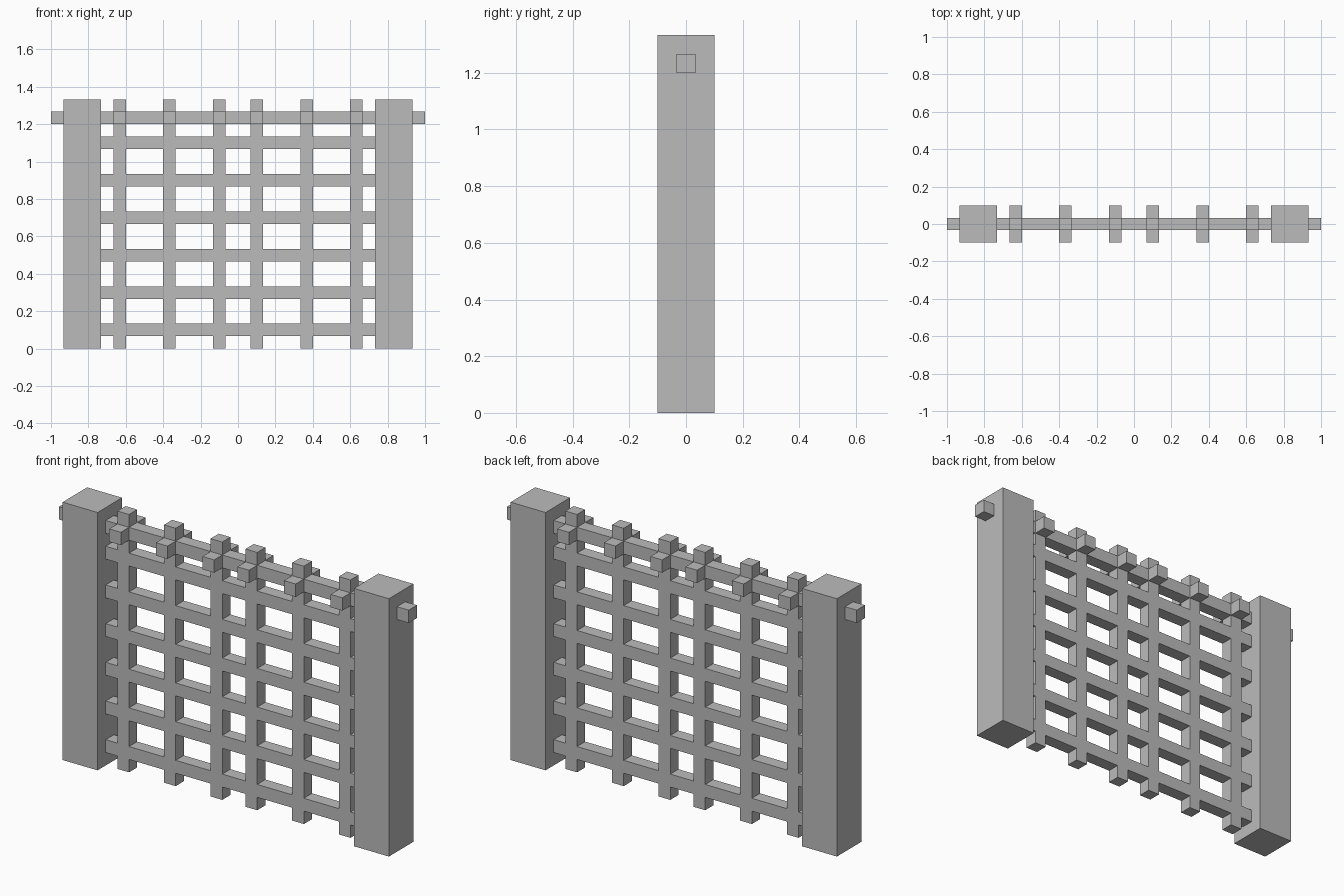
import bpy
import bmesh
from mathutils import Matrix

cube = bpy.data.objects.get("Cube")
if cube:
    bpy.data.objects.remove(cube, do_unlink=True)

U = 1 / 15            # thickness of every bar
HALF = U / 2
HEIGHT = 20 * U
INNER = 11 * U        # inner face of the posts
OUTER = 14 * U
AXLE_Z = 18 * U       # underside of the top bar

grey = bpy.data.materials.new("plain_grey")
grey.use_nodes = True
colour = (0.5, 0.5, 0.5, 1)
grey.diffuse_color = colour
grey.node_tree.nodes["Principled BSDF"].inputs["Base Color"].default_value = colour


def add_object(name, bm):
    bmesh.ops.recalc_face_normals(bm, faces=bm.faces)
    mesh = bpy.data.meshes.new(name)
    bm.to_mesh(mesh)
    bm.free()
    mesh.materials.append(grey)
    obj = bpy.data.objects.new(name, mesh)
    bpy.context.scene.collection.objects.link(obj)
    return obj


def box(name, low, high):
    bm = bmesh.new()
    size = [b - a for a, b in zip(low, high)]
    centre = [(a + b) / 2 for a, b in zip(low, high)]
    place = Matrix.Translation(centre) @ Matrix.Diagonal((*size, 1))
    bmesh.ops.create_cube(bm, size=1, matrix=place)
    return add_object(name, bm)


# Bar positions, as lower edges
uprights = [i * U for i in (-10, -6, -2, 1, 5, 9)]
rails = [i * U for i in (1, 4, 7, 10, 13, 16)] + [AXLE_Z]

# Lattice: fill the grid cells covered by a bar, then extrude to thickness
xs = [-INNER] + [e for x in uprights for e in (x, x + U)] + [INNER]
zs = [0] + [e for z in rails for e in (z, z + U)] + [HEIGHT]
bm = bmesh.new()
for i in range(len(xs) - 1):
    for j in range(len(zs) - 1):
        if i % 2 or j % 2:
            corners = ((i, j), (i + 1, j), (i + 1, j + 1), (i, j + 1))
            bm.faces.new([bm.verts.new((xs[a], -HALF, zs[b])) for a, b in corners])
bmesh.ops.remove_doubles(bm, verts=bm.verts, dist=0.001)
extruded = bmesh.ops.extrude_face_region(bm, geom=bm.faces[:], use_keep_orig=True)
moved = [v for v in extruded["geom"] if isinstance(v, bmesh.types.BMVert)]
bmesh.ops.translate(bm, verts=moved, vec=(0, U, 0))
add_object("lattice", bm)

# Pegs on both faces of the lattice, where the top bar crosses each upright
for n, x in enumerate(uprights, 1):
    box(f"front_peg_{n}", (x, -HALF - U, AXLE_Z), (x + U, -HALF, AXLE_Z + U))
    box(f"back_peg_{n}", (x, HALF, AXLE_Z), (x + U, HALF + U, AXLE_Z + U))

# Posts and the ends of the top bar outside them
for side, s in (("left", 1), ("right", -1)):
    x0, x1 = sorted((s * INNER, s * OUTER))
    box(f"{side}_post", (x0, -0.1, 0), (x1, 0.1, HEIGHT))
    x0, x1 = sorted((s * OUTER, s * 1.0))
    box(f"{side}_bar_end", (x0, -HALF, AXLE_Z), (x1, HALF, AXLE_Z + U))
